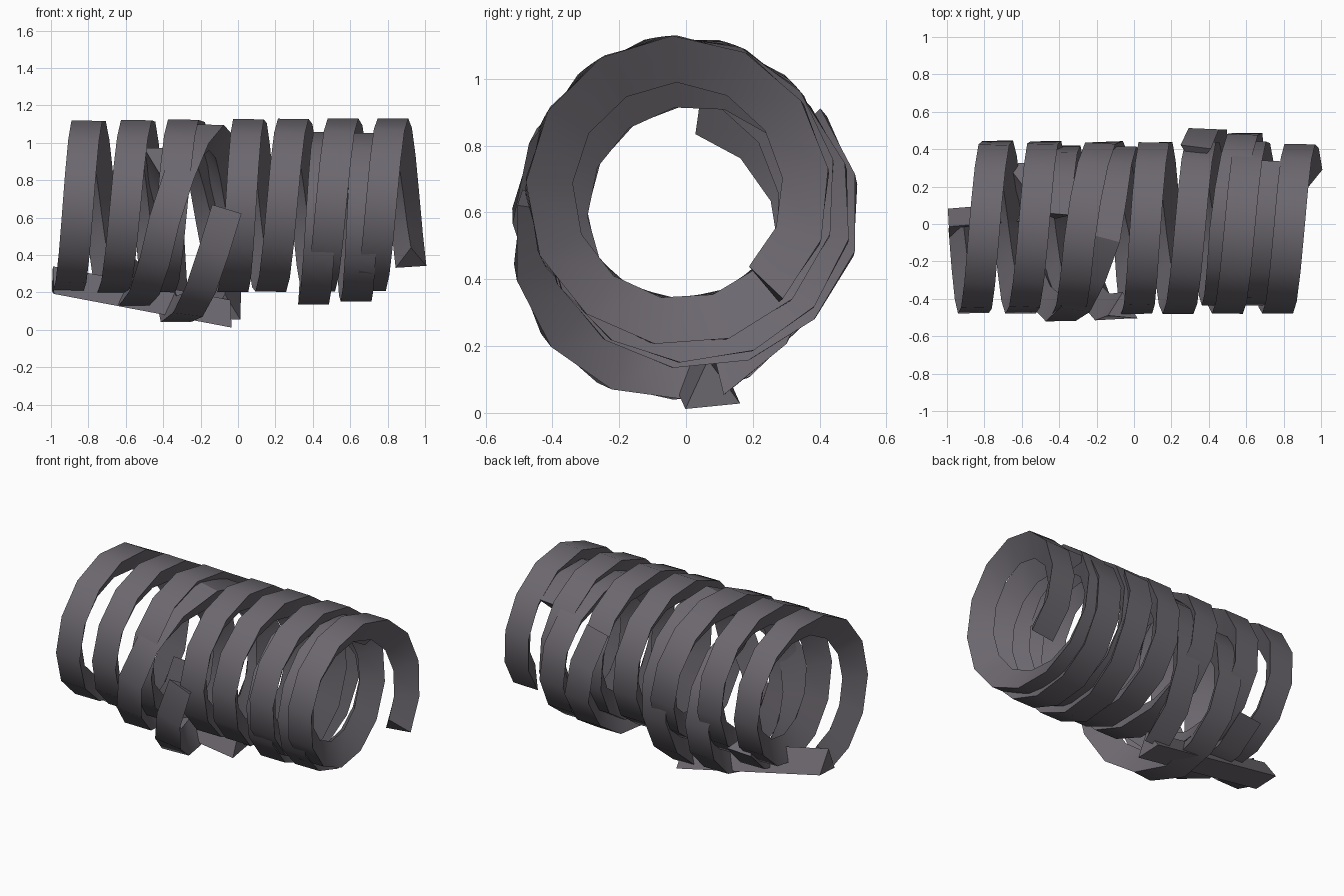
import bpy, math
from mathutils import Vector

if "Cube" in bpy.data.objects:
    bpy.data.objects.remove(bpy.data.objects["Cube"])

mat = bpy.data.materials.new("dark grey")
mat.diffuse_color = (0.15, 0.137, 0.158, 1)
mat.use_nodes = True
mat.node_tree.nodes["Principled BSDF"].inputs["Base Color"].default_value = mat.diffuse_color
WIDTH, DEPTH, SIDES = 0.165, 0.14, 13


def loop_path(keys):
    """keys: (turn, x, radius, centre y, centre z); turn 0 = bottom, .25 = front, .5 = top."""
    n = max(2, round((keys[-1][0] - keys[0][0]) * SIDES))
    out = []
    for i in range(n + 1):
        t = keys[0][0] + (keys[-1][0] - keys[0][0]) * i / n
        for a, b in zip(keys, keys[1:]):
            if t <= b[0] + 1e-6:
                f = (t - a[0]) / (b[0] - a[0])
                x, r, cy, cz = (p + (q - p) * f for p, q in zip(a[1:], b[1:]))
                break
        th = 2 * math.pi * t
        normal = Vector((0, -math.sin(th), -math.cos(th)))
        out.append((Vector((x, cy, cz)) + normal * r, normal))
    return out


def strand(name, path):
    """Sweep a triangular section: flat face outside, ridge inside."""
    verts, faces = [], []
    n = len(path)
    for i, (p, normal) in enumerate(path):
        tan = (path[min(i + 1, n - 1)][0] - path[max(i - 1, 0)][0]).normalized()
        side = tan.cross(normal).normalized()
        verts += [p + side * WIDTH / 2, p - side * WIDTH / 2, p - normal * DEPTH]
    for i in range(n - 1):
        for k in range(3):
            a, b = 3 * i + k, 3 * i + (k + 1) % 3
            faces.append((a, b, b + 3, a + 3))
    faces += [(2, 1, 0), (3 * n - 3, 3 * n - 2, 3 * n - 1)]
    me = bpy.data.meshes.new(name)
    me.from_pydata(verts, [], faces)
    me.materials.append(mat)
    ob = bpy.data.objects.new(name, me)
    bpy.context.collection.objects.link(ob)
    bpy.ops.object.select_all(action='DESELECT')
    ob.select_set(True)
    bpy.context.view_layer.objects.active = ob
    bpy.ops.object.mode_set(mode='EDIT')
    bpy.ops.mesh.select_all(action='SELECT')
    bpy.ops.mesh.normals_make_consistent(inside=False)
    bpy.ops.object.mode_set(mode='OBJECT')
    bpy.ops.object.shade_smooth_by_angle(angle=math.radians(32))
    return ob


# main coil: seven turns from left to right, last one hanging down at the back
tops = [-0.80, -0.535, -0.285, 0.06, 0.30, 0.565, 0.83]
bottoms = [-0.91, -0.67, -0.42, -0.03, 0.17, 0.43, 0.70]
keys = []
for k, (b, t) in enumerate(zip(bottoms, tops)):
    keys += [(k, b, 0.465, -0.015, 0.665), (k + 0.5, t, 0.465, -0.015, 0.665)]
keys.append((6.88, 0.925, 0.43, -0.01, 0.65))
strand("main_coil", loop_path(keys))

# straight run under the left half
down = Vector((0, 0.1, -1)).normalized()
a, b = Vector((-0.04, 0.08, 0.02)), Vector((-0.99, 0.0, 0.20))
strand("straight_run", [(a.lerp(b, i / 4), down) for i in range(5)])

# loose loop that joins the straight run at the back
strand("loose_loop_upper", loop_path([
    (-0.15, -0.60, 0.44, -0.03, 0.60), (0, -0.56, 0.47, -0.04, 0.60),
    (0.25, -0.39, 0.48, -0.04, 0.60), (0.5, -0.14, 0.46, -0.03, 0.64),
    (0.75, -0.06, 0.44, -0.02, 0.60), (0.96, -0.07, 0.46, 0.0, 0.50)]))

# lowest loose loop with two free ends
strand("loose_loop_lower", loop_path([
    (-0.47, -0.42, 0.45, -0.03, 0.53), (-0.25, -0.37, 0.45, -0.03, 0.50),
    (0, -0.33, 0.46, -0.05, 0.50), (0.3, -0.06, 0.47, -0.05, 0.50)]))

# second winding on the right half, set slightly back and lower
strand("right_winding", loop_path([
    (-0.36, 0.33, 0.47, 0.05, 0.60), (-0.2, 0.42, 0.47, 0.05, 0.60),
    (0, 0.40, 0.47, 0.02, 0.60), (0.5, 0.49, 0.45, 0.03, 0.61),
    (0.75, 0.60, 0.47, 0.03, 0.61), (1.0, 0.63, 0.46, 0.01, 0.61),
    (1.5, 0.70, 0.45, 0.03, 0.61), (1.62, 0.72, 0.45, 0.03, 0.61)]))
